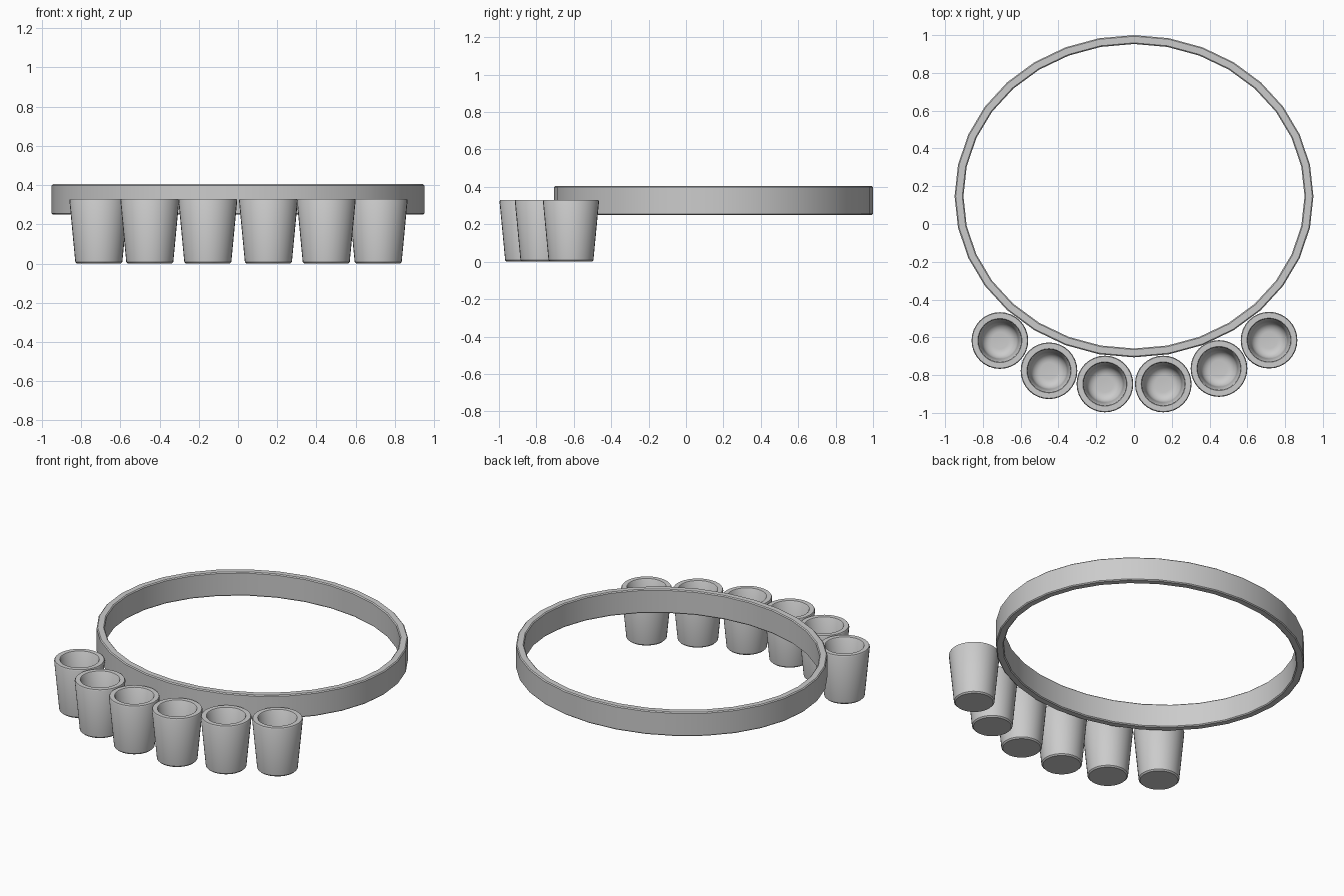
import bpy, bmesh
from math import cos, sin, pi, radians

if "Cube" in bpy.data.objects:
    bpy.data.objects.remove(bpy.data.objects["Cube"])


def lathe(name, rings, n=32, loc=(0, 0, 0), closed=False):
    """Sweep a profile of (rx, ry, z) rings; cap the ends unless closed."""
    bm = bmesh.new()
    loops = [[bm.verts.new((rx * cos(2 * pi * i / n), ry * sin(2 * pi * i / n), z))
              for i in range(n)] for rx, ry, z in rings]
    pairs = list(zip(loops, loops[1:]))
    if closed:
        pairs.append((loops[-1], loops[0]))
    else:
        bm.faces.new(loops[0])
        bm.faces.new(loops[-1])
    for a, b in pairs:
        for i in range(n):
            j = (i + 1) % n
            bm.faces.new((a[i], a[j], b[j], b[i]))
    bmesh.ops.recalc_face_normals(bm, faces=bm.faces)
    me = bpy.data.meshes.new(name)
    bm.to_mesh(me)
    bm.free()
    ob = bpy.data.objects.new(name, me)
    ob.location = loc
    bpy.context.collection.objects.link(ob)
    bpy.ops.object.select_all(action='DESELECT')
    ob.select_set(True)
    bpy.context.view_layer.objects.active = ob
    bpy.ops.object.shade_smooth_by_angle(angle=radians(35))
    return ob


# Oval band with slightly eased edges
RX, RY, T, B = 0.95, 0.853, 0.047, 0.006
band = [(0, 0.25 + B), (0, 0.405 - B), (B, 0.405), (T - B, 0.405),
        (T, 0.405 - B), (T, 0.25 + B), (T - B, 0.25), (B, 0.25)]
lathe("oval_band", [(RX - d, RY - d, z) for d, z in band], loc=(0, 0.147, 0), closed=True)

# Tapered cups: outer wall, flat rim, inner wall and rounded inner floor
outer = [(0.112, 0), (0.12, 0.008), (0.15, 0.322), (0.146, 0.33), (0.117, 0.33), (0.113, 0.325)]
floor = [(0.045 + 0.052 * cos(a), 0.09 - 0.052 * sin(a))
         for a in [k * pi / 12 for k in range(7)]]
profile = [(r, r, z) for r, z in outer + floor]
centres = [(-0.71, -0.617), (-0.45, -0.777), (-0.154, -0.847),
           (0.155, -0.847), (0.45, -0.765), (0.715, -0.615)]
for i, (x, y) in enumerate(centres):
    lathe(f"cup_{i + 1}", profile, loc=(x, y, 0))
